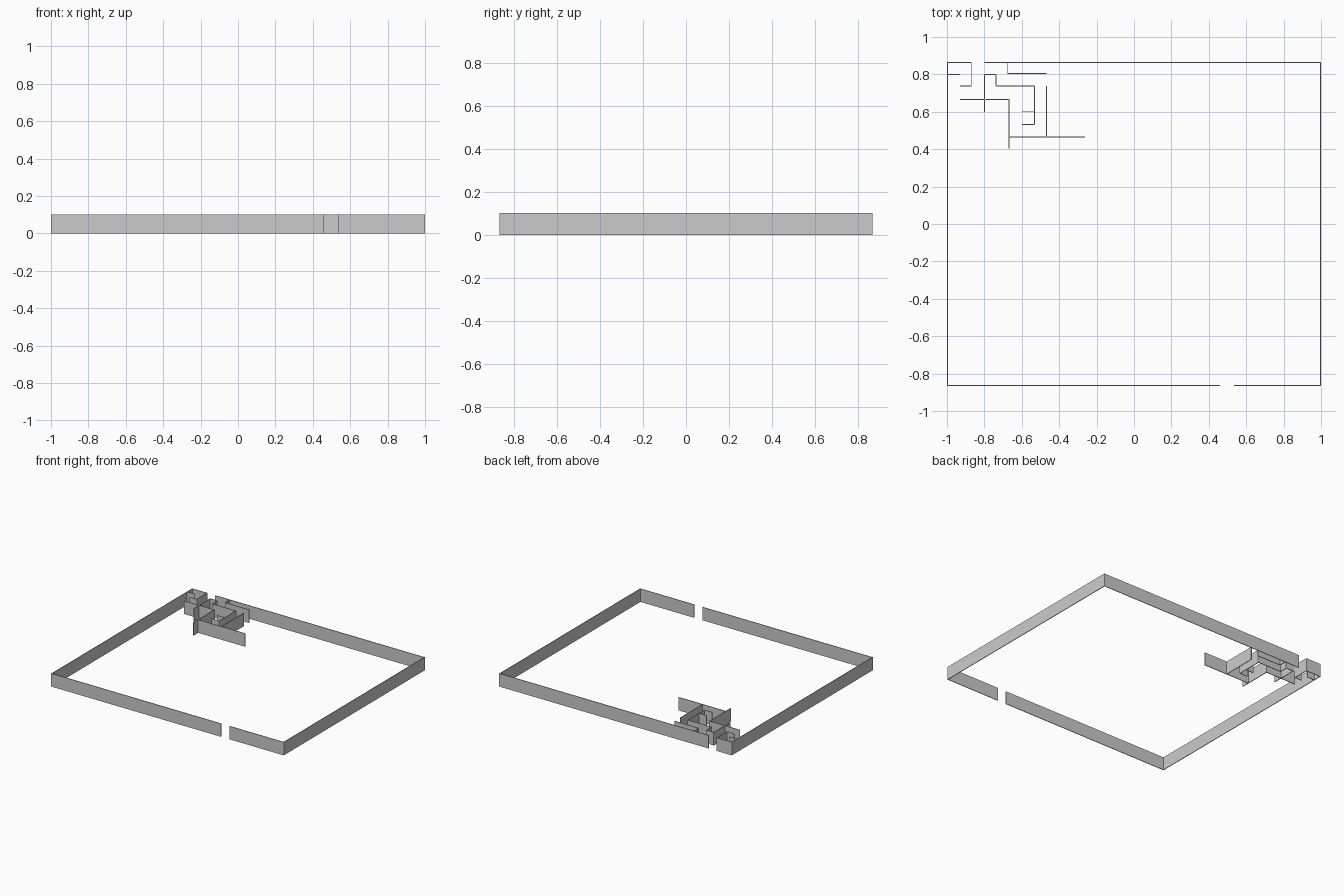
import bpy, bmesh
from mathutils import Matrix, Vector

if "Cube" in bpy.data.objects:
    bpy.data.objects.remove(bpy.data.objects["Cube"])

H = 0.102      # wall height
T = 0.005      # wall thickness
X, Y = 1.0, 0.866


def walls(name, segments):
    """One object made of thin upright slabs along axis-aligned segments."""
    bm = bmesh.new()
    for x0, y0, x1, y1 in segments:
        size = Vector((max(abs(x1 - x0), T), max(abs(y1 - y0), T), H))
        mid = Vector(((x0 + x1) / 2, (y0 + y1) / 2, H / 2))
        bmesh.ops.create_cube(bm, size=1.0, matrix=Matrix.Translation(mid) @ Matrix.Diagonal(size.to_4d()))
    me = bpy.data.meshes.new(name)
    bm.to_mesh(me)
    bm.free()
    bpy.context.collection.objects.link(bpy.data.objects.new(name, me))


# Outer walls, with an exit at the front and an entrance at the back
xs, ys = X - T / 2, Y - T / 2
walls("left_wall", [(-xs, -Y, -xs, Y)])
walls("right_wall", [(xs, -Y, xs, Y)])
walls("front_wall", [(-X, -ys, 0.46, -ys), (0.535, -ys, X, -ys)])
walls("back_wall", [(-X, ys, -0.87, ys), (-0.80, ys, X, ys)])

# Corner beside the entrance
walls("entrance_partition", [
    (-X, 0.80, -0.93, 0.80),
    (-0.87, Y, -0.87, 0.735), (-0.93, 0.737, -0.87, 0.737)])

# Hook shaped partition with two stubs
walls("hook_partition", [
    (-0.80, 0.80, -0.80, 0.60), (-0.80, 0.80, -0.737, 0.80),
    (-0.737, 0.80, -0.737, 0.737), (-0.737, 0.737, -0.533, 0.737),
    (-0.533, 0.737, -0.533, 0.531),
    (-0.60, 0.60, -0.533, 0.60), (-0.60, 0.533, -0.533, 0.533)])

# Long stepped partition
walls("stepped_partition", [
    (-0.93, 0.665, -0.667, 0.665), (-0.668, 0.665, -0.668, 0.403),
    (-0.668, 0.464, -0.263, 0.464), (-0.468, 0.464, -0.468, 0.737)])

# L shaped partition hanging off the back wall
walls("back_partition", [
    (-0.675, Y, -0.675, 0.805), (-0.675, 0.805, -0.468, 0.805)])
